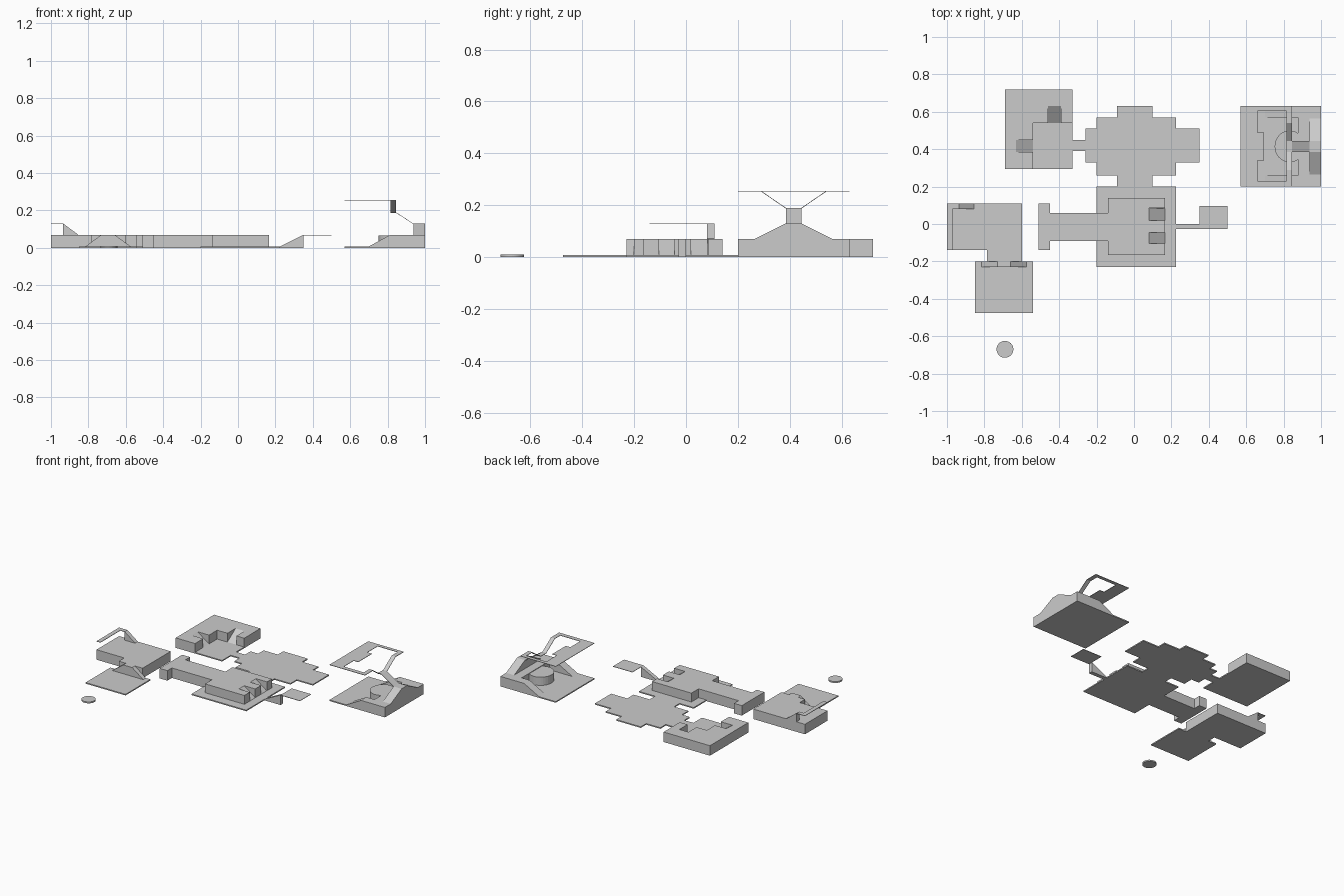
import bpy, bmesh, math

if "Cube" in bpy.data.objects:
    bpy.data.objects.remove(bpy.data.objects["Cube"])

FLOOR, DECK, UPPER, TOP = 0.008, 0.07, 0.13, 0.255
THIN = 0.003


def prism(name, pts, lo, hi, axis='z'):
    """Extrude a 2D outline along an axis: z uses (x,y), y uses (x,z), x uses (y,z)."""
    place = {'z': lambda a, b, c: (a, b, c),
             'y': lambda a, b, c: (a, c, b),
             'x': lambda a, b, c: (c, a, b)}[axis]
    bm = bmesh.new()
    low = [bm.verts.new(place(a, b, lo)) for a, b in pts]
    high = [bm.verts.new(place(a, b, hi)) for a, b in pts]
    bm.faces.new(low)
    bm.faces.new(high)
    n = len(pts)
    for i in range(n):
        j = (i + 1) % n
        bm.faces.new((low[i], low[j], high[j], high[i]))
    bmesh.ops.recalc_face_normals(bm, faces=bm.faces)
    me = bpy.data.meshes.new(name)
    bm.to_mesh(me)
    bm.free()
    ob = bpy.data.objects.new(name, me)
    bpy.context.collection.objects.link(ob)
    return ob


def rect(x0, x1, y0, y1):
    return [(x0, y0), (x1, y0), (x1, y1), (x0, y1)]


def ramp(name, start, end, side0, side1, axis, base=0, z0=FLOOR, z1=DECK):
    """Solid ramp rising from z0 at start to z1 at end."""
    prism(name, [(start, base), (end, base), (end, z1), (start, z0)], side0, side1, axis)


def slope_sheet(name, start, end, z0, z1, side0, side1, axis):
    prism(name, [(start, z0 - THIN), (end, z1 - THIN), (end, z1), (start, z0)],
          side0, side1, axis)


# North-west room: L-shaped deck with two ramps cut into it
prism("northwest_deck", [(-.69, .295), (-.54, .295), (-.54, .385), (-.63, .385), (-.63, .45),
                         (-.54, .45), (-.54, .54), (-.46, .54), (-.46, .63), (-.39, .63),
                         (-.39, .54), (-.33, .54), (-.33, .72), (-.69, .72)], 0, DECK)
prism("northwest_floor", rect(-.54, -.33, .295, .54), 0, FLOOR)
ramp("northwest_ramp_west", -.54, -.63, .385, .45, 'y')
ramp("northwest_ramp_north", .54, .63, -.46, -.39, 'x')

# Stepped central floor with its west passage and south link
prism("stepped_floor", [(-.33, .39), (-.26, .39), (-.26, .33), (-.2, .33), (-.2, .26),
                        (-.09, .26), (-.09, .2), (.1, .2), (.1, .26), (.225, .26),
                        (.225, .33), (.35, .33), (.35, .51), (.225, .51), (.225, .57),
                        (.1, .57), (.1, .63), (-.09, .63), (-.09, .57), (-.2, .57),
                        (-.2, .51), (-.26, .51), (-.26, .45), (-.33, .45)], 0, FLOOR)

# Central room: floor, raised deck with corridor, two cut ramps
prism("central_floor", rect(-.2, .225, -.23, .2), 0, FLOOR)
prism("central_deck", [(-.51, -.14), (-.45, -.14), (-.45, -.09), (-.14, -.09), (-.14, -.165),
                       (.165, -.165), (.165, -.105), (.08, -.105), (.08, -.045),
                       (.165, -.045), (.165, .02), (.08, .02), (.08, .085), (.165, .085),
                       (.165, .14), (-.14, .14), (-.14, .06), (-.45, .06), (-.45, .11),
                       (-.51, .11)], 0, DECK)
for i, y in enumerate((-.105, .02)):
    ramp(f"central_ramp_{i}", .165, .08, y, y + .0625, 'y', base=FLOOR)

# East exit ramp and thin landing
ramp("east_ramp", .225, .35, -.028, 0, 'y')
prism("east_landing", rect(.35, .5, -.028, .095), DECK - THIN, DECK)

# West block, its stairs down to the south floor, and the upper walkway
prism("west_deck", [(-1, -.14), (-.785, -.14), (-.785, -.2), (-.73, -.2), (-.73, -.23),
                    (-.66, -.23), (-.66, -.2), (-.6, -.2), (-.6, .11), (-1, .11)], 0, DECK)
prism("southwest_floor", rect(-.85, -.54, -.475, -.2), 0, FLOOR)
ramp("southwest_ramp_left", -.815, -.73, -.23, -.2, 'y', base=FLOOR)
ramp("southwest_ramp_right", -.575, -.66, -.23, -.2, 'y', base=FLOOR)
ramp("walkway_ramp", -.855, -.935, .08, .11, 'y', base=DECK, z0=DECK + .001, z1=UPPER)
prism("walkway", [(-1, -.14), (-.97, -.14), (-.97, .08), (-.935, .08), (-.935, .11),
                  (-1, .11)], UPPER - THIN, UPPER)

# Small round marker
prism("marker_disc", [(-.69 + .045 * math.cos(t * math.pi / 16),
                       -.67 + .045 * math.sin(t * math.pi / 16)) for t in range(32)], 0, .01)

# East tower room: floor, deck, side ramps, round pedestal
prism("tower_floor", [(.57, .2), (.7, .2), (.7, .26), (.877, .26), (.877, .57), (.7, .57),
                      (.7, .63), (.57, .63)], 0, FLOOR)
prism("tower_deck", [(.815, .2), (1, .2), (1, .63), (.815, .63), (.815, .57), (.877, .57),
                     (.877, .26), (.815, .26)], 0, DECK)
for i, y in enumerate((.2, .57)):
    ramp(f"tower_side_ramp_{i}", .7, .815, y, y + .06, 'y')
prism("pedestal", [(.832 + .08 * math.cos(t * math.pi / 16),
                    .415 + .085 * math.sin(t * math.pi / 16)) for t in range(32)], 0, DECK - .004)

# Double back ramp, then thin sloped bridges climbing to the gallery
prism("tower_back_ramp", [(.265, DECK), (.565, DECK), (.445, UPPER), (.385, UPPER)],
      .938, 1, 'x')
slope_sheet("bridge", .938, .845, UPPER, .19, .385, .445, 'y')
prism("bridge_landing", rect(.815, .845, .385, .445), .19 - THIN, .19)
slope_sheet("gallery_slope_front", .385, .29, .19, TOP, .815, .845, 'x')
slope_sheet("gallery_slope_back", .445, .54, .19, TOP, .815, .845, 'x')
prism("gallery", [(.57, .2), (.845, .2), (.845, .29), (.815, .29), (.815, .23), (.66, .23),
                  (.66, .34), (.695, .34), (.695, .49), (.66, .49), (.66, .605), (.815, .605),
                  (.815, .54), (.845, .54), (.845, .63), (.57, .63)], TOP - THIN, TOP)
